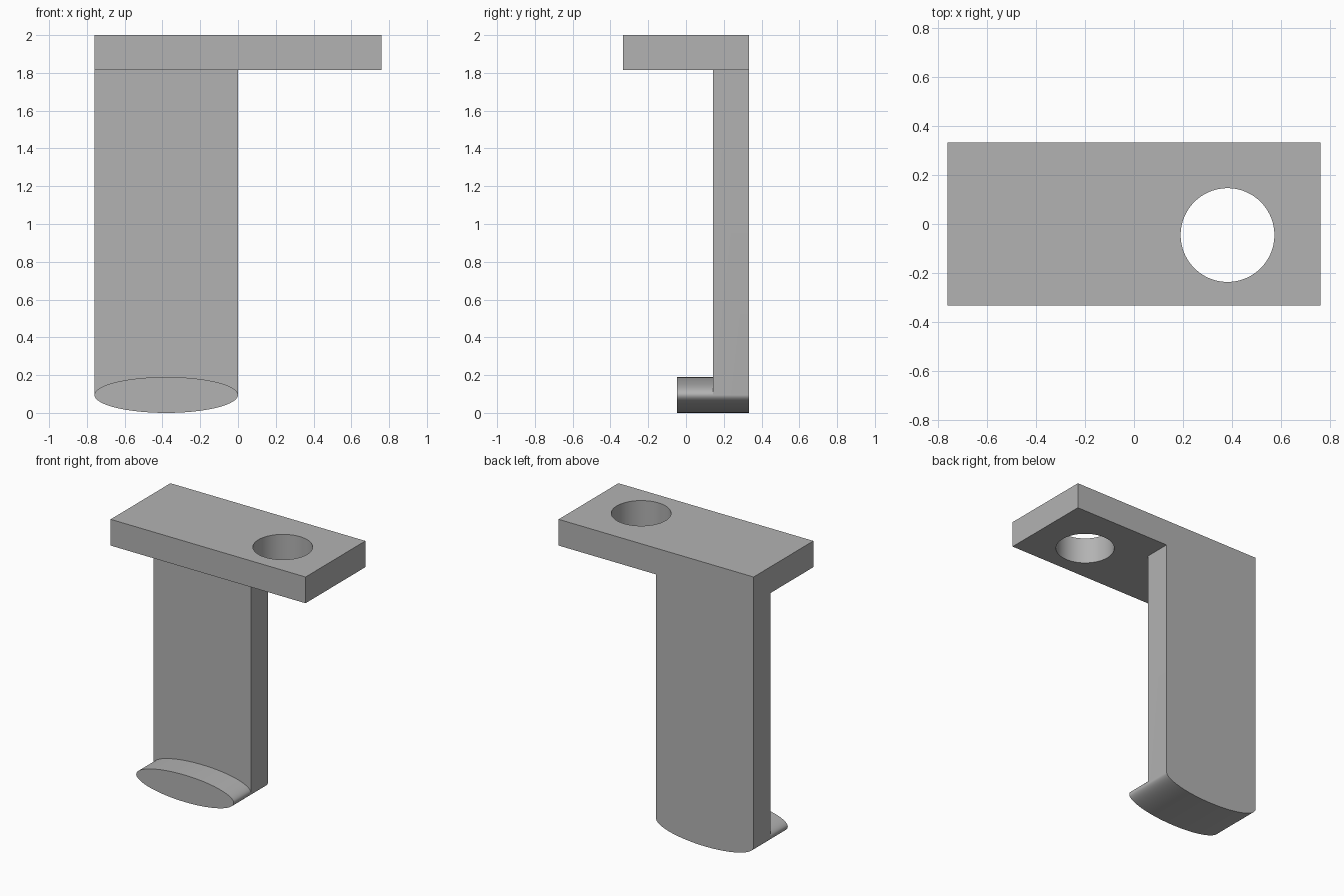
import bpy, bmesh, math
from mathutils import Vector

cube = bpy.data.objects.get("Cube")
if cube:
    bpy.data.objects.remove(cube)

GREY = (0.45, 0.45, 0.45, 1)
grey = bpy.data.materials.new("plain grey")
grey.use_nodes = True
grey.diffuse_color = GREY
grey.node_tree.nodes["Principled BSDF"].inputs["Base Color"].default_value = GREY

LEFT, RIGHT, BACK, TOP = -0.76, 0.76, 0.333, 2.0
PLATE_BOTTOM, LEG_FRONT, FOOT_FRONT = 1.815, 0.143, -0.048
FOOT_RX, FOOT_RZ = 0.38, 0.095


def prism(name, outline, direction):
    """Extrude a closed outline of 3D points along a direction."""
    bm = bmesh.new()
    face = bm.faces.new([bm.verts.new(p) for p in outline])
    new = bmesh.ops.extrude_face_region(bm, geom=[face])["geom"]
    verts = [v for v in new if isinstance(v, bmesh.types.BMVert)]
    bmesh.ops.translate(bm, verts=verts, vec=Vector(direction))
    bmesh.ops.recalc_face_normals(bm, faces=bm.faces)
    mesh = bpy.data.meshes.new(name)
    bm.to_mesh(mesh)
    bm.free()
    mesh.materials.append(grey)
    obj = bpy.data.objects.new(name, mesh)
    bpy.context.collection.objects.link(obj)
    return obj


def ellipse(rx, ry, start, end, steps):
    """Points on an ellipse arc around the origin, end not included."""
    angles = [start + (end - start) * i / steps for i in range(steps)]
    return [(rx * math.cos(a), ry * math.sin(a)) for a in angles]


def combine(target, tool, operation):
    mod = target.modifiers.new(operation.lower(), "BOOLEAN")
    mod.operation, mod.solver, mod.object = operation, "EXACT", tool
    bpy.context.view_layer.objects.active = target
    bpy.ops.object.modifier_apply(modifier=mod.name)
    bpy.data.objects.remove(tool)


# Top plate
bracket = prism("bracket",
                [(LEFT, -BACK, PLATE_BOTTOM), (RIGHT, -BACK, PLATE_BOTTOM),
                 (RIGHT, BACK, PLATE_BOTTOM), (LEFT, BACK, PLATE_BOTTOM)],
                (0, 0, TOP - PLATE_BOTTOM))

# Leg with a rounded lower end, reaching into the plate
foot_x = LEFT + FOOT_RX
arc = ellipse(FOOT_RX, FOOT_RZ, math.pi, 2 * math.pi, 48) + [(FOOT_RX, 0)]
leg_outline = [(foot_x + x, BACK, FOOT_RZ + z) for x, z in arc]
leg_outline += [(0, BACK, 1.9), (LEFT, BACK, 1.9)]
leg = prism("leg", leg_outline, (0, LEG_FRONT - BACK, 0))

# Oval foot standing forward of the leg
oval = ellipse(FOOT_RX, FOOT_RZ, math.pi, 3 * math.pi, 96)
foot = prism("foot", [(foot_x + x, FOOT_FRONT, FOOT_RZ + z) for x, z in oval],
             (0, LEG_FRONT - FOOT_FRONT, 0))

# Round hole through the plate
circle = ellipse(0.191, 0.191, 0, 2 * math.pi, 96)
hole = prism("hole_cutter", [(0.381 + x, -0.045 + y, 1.7) for x, y in circle],
             (0, 0, 0.4))

combine(bracket, leg, "UNION")
combine(bracket, foot, "UNION")
combine(bracket, hole, "DIFFERENCE")

bpy.ops.object.select_all(action="DESELECT")
bracket.select_set(True)
bpy.ops.object.shade_smooth_by_angle(angle=math.radians(35))
